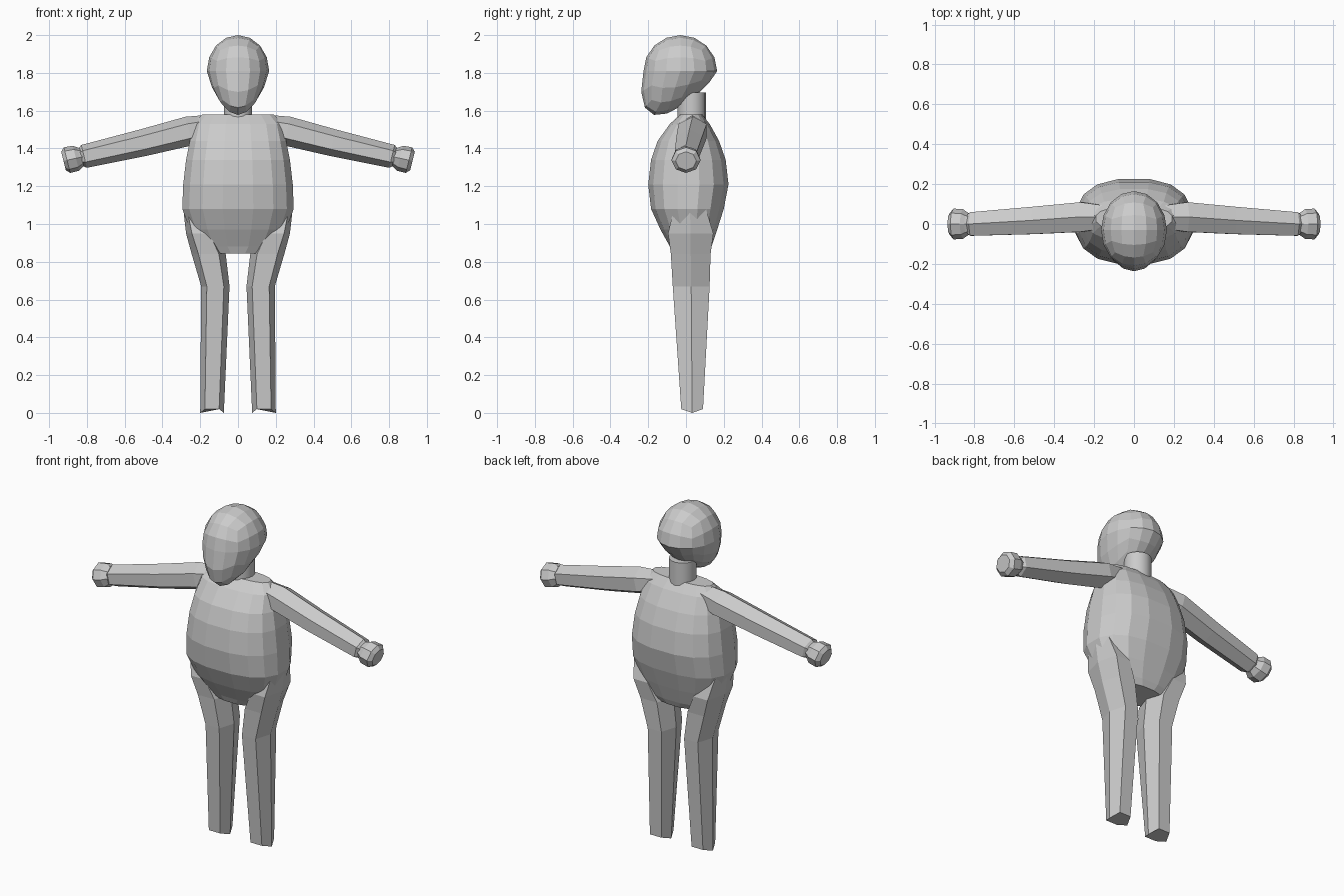
import bpy, bmesh, math
from mathutils import Vector, Matrix

if "Cube" in bpy.data.objects:
    bpy.data.objects.remove(bpy.data.objects["Cube"])

grey = bpy.data.materials.new("plain grey")
grey.diffuse_color = (0.6, 0.6, 0.6, 1)
grey.use_nodes = True
grey.node_tree.nodes["Principled BSDF"].inputs["Base Color"].default_value = grey.diffuse_color


def finish(name, bm):
    bmesh.ops.recalc_face_normals(bm, faces=bm.faces)
    me = bpy.data.meshes.new(name)
    bm.to_mesh(me)
    bm.free()
    me.materials.append(grey)
    ob = bpy.data.objects.new(name, me)
    bpy.context.collection.objects.link(ob)
    return ob


def loft(name, rings):
    """Skin a list of equally long point rings and cap both ends."""
    bm = bmesh.new()
    rows = [[bm.verts.new(p) for p in ring] for ring in rings]
    for a, b in zip(rows, rows[1:]):
        for i in range(len(a)):
            j = (i + 1) % len(a)
            bm.faces.new((a[i], a[j], b[j], b[i]))
    bm.faces.new(rows[0])
    bm.faces.new(rows[-1])
    return finish(name, bm)


def mirrored(name, rings):
    for side, sx in (("right", 1), ("left", -1)):
        loft(f"{side}_{name}", [[(sx * p[0], p[1], p[2]) for p in r] for r in rings])


# Torso: rounded-box rings (z, half width, front y, back y)
def torso_ring(z, w, f, b, n=16):
    ring = []
    for i in range(n):
        a = 2 * math.pi * (i + 0.5) / n
        c, s = math.cos(a), math.sin(a)
        c = math.copysign(abs(c) ** 0.8, c) / math.cos(math.pi / n) ** 0.8
        s = math.copysign(abs(s) ** 0.8, s) / math.cos(math.pi / n) ** 0.8
        ring.append((w * c, (f + b) / 2 + (b - f) / 2 * s, z))
    return ring


loft("torso", [torso_ring(*r) for r in (
    (0.845, 0.14, -0.07, 0.12), (0.88, 0.20, -0.085, 0.135),
    (0.97, 0.255, -0.135, 0.165), (1.08, 0.295, -0.185, 0.20),
    (1.21, 0.29, -0.20, 0.225), (1.34, 0.275, -0.185, 0.21),
    (1.44, 0.255, -0.15, 0.175), (1.53, 0.235, -0.085, 0.125),
    (1.58, 0.19, -0.03, 0.085))])


# Legs: six-sided tubes (z, inner x, outer x, front y, back y)
def leg_ring(z, x0, x1, f, b, lift=0.0):
    m, t = (f + b) / 2, (x1 - x0) * 0.2
    return [(x0, m, z - lift), (x0 + t, f, z), (x1 - t, f, z),
            (x1, m, z - lift), (x1 - t, b, z), (x0 + t, b, z)]


mirrored("leg", [leg_ring(*r) for r in (
    (0.02, 0.075, 0.20, -0.025, 0.09, 0.02), (0.67, 0.045, 0.195, -0.07, 0.125),
    (0.84, 0.065, 0.245, -0.08, 0.13), (0.95, 0.12, 0.275, -0.095, 0.145),
    (1.10, 0.20, 0.292, -0.06, 0.10))])


# Arms and hands: hexagonal rings around a drooping axis
def arm_ring(x, y, z, r, n=6):
    tilt = 0.24
    ring = []
    for i in range(n):
        a = 2 * math.pi * i / n
        h = r * math.cos(a)
        ring.append((x + h * math.sin(tilt), y + 1.1 * r * math.sin(a), z + h * math.cos(tilt)))
    return ring


mirrored("arm", [arm_ring(*r) for r in (
    (0.14, 0.035, 1.52, 0.06), (0.26, 0.035, 1.492, 0.078),
    (0.50, 0.018, 1.431, 0.072), (0.815, 0.0, 1.358, 0.062),
    (0.83, 0.0, 1.354, 0.05))])
mirrored("hand", [arm_ring(*r, n=8) for r in (
    (0.82, 0.0, 1.357, 0.045), (0.838, 0.0, 1.352, 0.055), (0.858, 0.0, 1.348, 0.068),
    (0.905, 0.0, 1.338, 0.07), (0.924, 0.0, 1.334, 0.05))])

# Neck
bm = bmesh.new()
bmesh.ops.create_cone(bm, cap_ends=True, segments=16, radius1=0.075, radius2=0.075,
                      depth=0.15, matrix=Matrix.Translation((0, 0.03, 1.62)))
neck = finish("neck", bm)
neck.data.shade_smooth()
neck.data.set_sharp_from_angle(angle=math.radians(40))

# Head: gridded ball, narrowed and pushed forward toward the chin
bm = bmesh.new()
bmesh.ops.create_cube(bm, size=2)
bmesh.ops.subdivide_edges(bm, edges=bm.edges, cuts=3, use_grid_fill=True)
for v in bm.verts:
    x, y, z = Vector([math.tan(c * math.pi / 4) for c in v.co]).normalized()
    low = max(0, -z)
    v.co = (0.165 * x * (1 - 0.25 * low),
            -0.03 + 0.195 * y - 0.07 * low,
            1.81 + z * (0.19 if z > 0 else 0.225 - 0.07 * y))
finish("head", bm)
